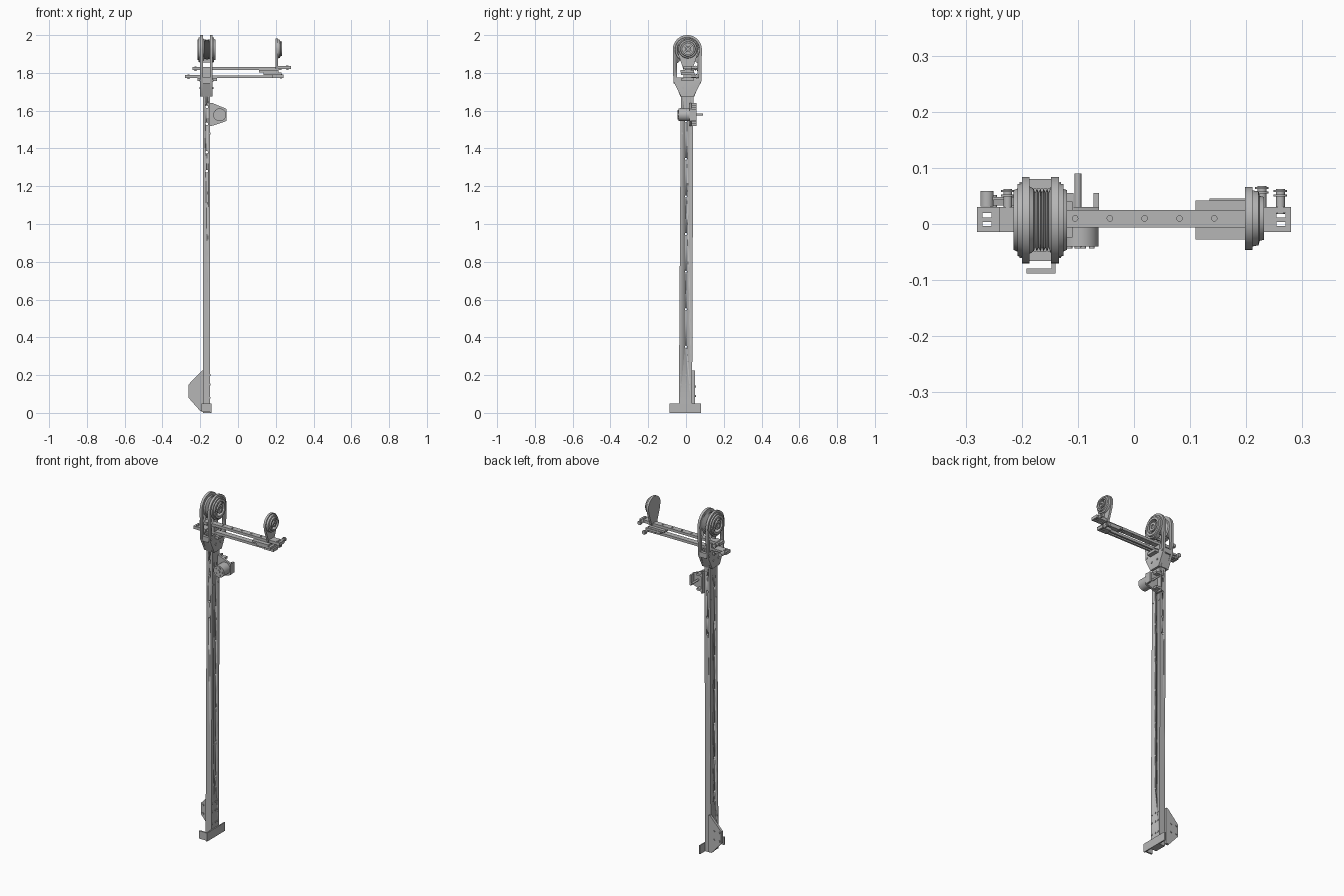
import bpy, bmesh, math
from mathutils import Matrix, Vector

if "Cube" in bpy.data.objects:
    bpy.data.objects.remove(bpy.data.objects["Cube"], do_unlink=True)

steel = bpy.data.materials.new("grey steel")
steel.use_nodes = True
GREY = (0.47, 0.47, 0.47, 1)
steel.diffuse_color = GREY
steel.node_tree.nodes["Principled BSDF"].inputs["Base Color"].default_value = GREY
TURN = {"x": Matrix.Rotation(math.pi / 2, 3, "Y"),
        "y": Matrix.Rotation(-math.pi / 2, 3, "X"), "z": Matrix.Identity(3)}


def finish(name, bm, smooth=False):
    bmesh.ops.recalc_face_normals(bm, faces=bm.faces)
    mesh = bpy.data.meshes.new(name)
    bm.to_mesh(mesh)
    bm.free()
    mesh.materials.append(steel)
    ob = bpy.data.objects.new(name, mesh)
    bpy.context.collection.objects.link(ob)
    if smooth:
        bpy.ops.object.select_all(action="DESELECT")
        ob.select_set(True)
        bpy.context.view_layer.objects.active = ob
        bpy.ops.object.shade_smooth_by_angle(angle=math.radians(35))
    return ob


def add_box(bm, x, y, z):
    verts = bmesh.ops.create_cube(bm, size=1)["verts"]
    for v in verts:
        v.co = Vector([(a + b) / 2 + c * (b - a) for (a, b), c in zip((x, y, z), v.co)])


def add_rod(bm, centre, radius, length, axis, sides=24):
    verts = bmesh.ops.create_cone(bm, cap_ends=True, segments=sides, radius1=radius,
                                  radius2=radius, depth=length)["verts"]
    for v in verts:
        v.co = TURN[axis] @ v.co + Vector(centre)


def box(name, x, y, z):
    bm = bmesh.new()
    add_box(bm, x, y, z)
    return finish(name, bm)


def rods(name, items, axis, sides=24):
    bm = bmesh.new()
    for centre, radius, length in items:
        add_rod(bm, centre, radius, length, axis, sides)
    return finish(name, bm, True)


def plate(name, points, axis, start, end):
    """Outline extruded along x (points are y, z) or along y (points are x, z)."""
    bm = bmesh.new()
    place = (lambda a, b: (start, a, b)) if axis == "x" else (lambda a, b: (a, start, b))
    face = bm.faces.new([bm.verts.new(place(a, b)) for a, b in points])
    moved = bmesh.ops.extrude_face_region(bm, geom=[face])["geom"]
    step = Vector((end - start, 0, 0) if axis == "x" else (0, end - start, 0))
    bmesh.ops.translate(bm, vec=step, verts=[g for g in moved if isinstance(g, bmesh.types.BMVert)])
    return finish(name, bm, True)


def lathe(name, profile, y, z, sides=48):
    """Closed (x, radius) profile turned around the x direction."""
    bm = bmesh.new()
    rings = []
    for i in range(sides):
        a = math.tau * i / sides
        rings.append([bm.verts.new((x, y + r * math.cos(a), z + r * math.sin(a))) for x, r in profile])
    n = len(profile)
    for i in range(sides):
        p, q = rings[i], rings[(i + 1) % sides]
        for j in range(n):
            k = (j + 1) % n
            bm.faces.new((p[j], p[k], q[k], q[j]))
    return finish(name, bm, True)


def cut(target, cutter):
    cutter.hide_render = True
    cutter.hide_viewport = True
    cutter.display_type = "WIRE"
    mod = target.modifiers.new("cut", "BOOLEAN")
    mod.object = cutter
    mod.solver = "EXACT"
    bpy.context.view_layer.update()
    graph = bpy.context.evaluated_depsgraph_get()
    mesh = bpy.data.meshes.new_from_object(target.evaluated_get(graph))
    target.modifiers.clear()
    target.data = mesh
    bpy.data.objects.remove(cutter, do_unlink=True)


# Mast: slightly leaning bar with drilled holes
MX = -0.165
mast = plate("mast", [(-0.038, 0), (0.032, 0), (0.039, 1.74), (-0.027, 1.74)], "x", -0.184, -0.147)
cut(mast, rods("side_holes", [((MX, 0, 0.35 + 0.199 * i), 0.006, 0.1) for i in range(7)], "x", 12))
cut(mast, rods("front_holes", [((MX, 0, z), 0.007, 0.1) for z in (1.28, 1.38, 1.53, 1.62)], "y", 12))
bolts = [((MX, y, z), 0.005, 0.041) for z in (0.03, 0.08, 0.15, 0.2) for y in (-0.028, 0, 0.02)]
bolts += [((MX, y, 1.48), 0.005, 0.041) for y in (-0.02, 0.028)]
rods("mast_bolts", bolts, "x", 12)

# Foot angle
box("foot_side", (-0.147, -0.14), (-0.088, 0.08), (0, 0.05))
box("foot_front", (-0.192, -0.14), (-0.088, -0.079), (0.005, 0.05))

# Base bracket beside the mast
plate("base_bracket", [(-0.18, 0.225), (-0.19, 0.225), (-0.262, 0.15), (-0.262, 0.08),
                       (-0.2, 0.01), (-0.18, 0.01)], "y", 0.033, 0.048)
rods("base_bracket_bolts", [((x, 0.04, z), 0.006, 0.024) for x in (-0.25, -0.215)
                            for z in (0.09, 0.14)], "y", 12)

# Winch bracket with drum and pin
plate("winch_plate", [(-0.147, 1.525), (-0.135, 1.52), (-0.062, 1.545), (-0.062, 1.61),
                      (-0.135, 1.64), (-0.147, 1.64)], "y", 0.018, 0.03)
for z in (1.53, 1.618):
    box("winch_flange", (-0.147, -0.108), (0.018, 0.055), (z, z + 0.012))
box("winch_mount", (-0.147, -0.137), (0.018, 0.055), (1.52, 1.64))
box("winch_end", (-0.072, -0.062), (0.018, 0.055), (1.548, 1.608))
rods("winch_drum", [((-0.097, -0.006, 1.578), 0.034, 0.068)], "y", 32)
rods("winch_pin", [((-0.1, 0.055, 1.58), 0.006, 0.07)], "y", 12)
star = [((-0.097 + 0.022 * math.cos(a), -0.041, 1.578 + 0.022 * math.sin(a)), 0.005, 0.006)
        for a in [math.tau * i / 5 for i in range(5)]]
rods("winch_drum_bolts", star + [((-0.097, -0.041, 1.578), 0.009, 0.006)], "y", 12)

# Head: two slotted cheek plates with round tops
HY, HZ, HR = 0.007, 1.923, 0.077
outline = [(HY + HR * math.cos(math.pi * i / 24), HZ + HR * math.sin(math.pi * i / 24)) for i in range(25)]
outline += [(HY - 0.074, 1.755), (HY - 0.034, 1.675), (HY + 0.034, 1.675), (HY + 0.074, 1.755)]
slot = [(-0.048, 1.775), (0.062, 1.775), (0.062, 1.85), (0.035, 1.872), (-0.021, 1.872), (-0.048, 1.85)]
for name, x in (("right_cheek", -0.2), ("left_cheek", -0.148)):
    cheek = plate(name, outline, "x", x, x + 0.014)
    cut(cheek, plate("slot_cutter", slot, "x", x - 0.02, x + 0.034))
    cut(cheek, rods("axle_cutter", [((x, HY, HZ), 0.045, 0.1)], "x", 32))
for s in (-1, 1):
    y = HY + s * 0.064
    box("cheek_spacer", (-0.186, -0.148), (y - 0.009, y + 0.009), (1.745, 1.775))
plate("head_socket", [(-0.03, 1.675), (0.044, 1.675), (0.075, 1.755), (-0.061, 1.755)], "x", -0.186, -0.148)
rods("head_bolts", [((MX - 0.002, HY + y, z), 0.006, 0.074) for y, z in
                    ((-0.062, 1.76), (0.062, 1.76), (-0.022, 1.72), (0.022, 1.72), (0, 1.86))], "x", 12)


def wheel_spokes(name, x0, x1, y, z, radius):
    """Crossed spokes inside a wheel rim."""
    bm = bmesh.new()
    for angle in (math.pi / 4, -math.pi / 4):
        part = bmesh.ops.create_cube(bm, size=1)["verts"]
        for v in part:
            local = Vector((v.co.x * (x1 - x0), v.co.y * radius * 2, v.co.z * 0.012))
            v.co = Matrix.Rotation(angle, 3, "X") @ local + Vector(((x0 + x1) / 2, y, z))
    finish(name, bm)


# Stepped wheel rims on both outer sides of the head
for s, name in ((-1, "right"), (1, "left")):
    cx = -0.167
    rim = [(cx + s * d, r) for d, r in ((0.02, 0.04), (0.02, 0.068), (0.041, 0.064), (0.041, 0.056),
                                        (0.048, 0.053), (0.048, 0.04))]
    lathe(name + "_wheel_rim", rim, HY, HZ)
    wheel_spokes(name + "_wheel_spokes", cx + s * 0.03, cx + s * 0.04, HY, HZ, 0.042)
    hub = [(cx + s * d, r) for d, r in ((0.012, 0.012), (0.012, 0.025), (0.047, 0.025), (0.047, 0.012))]
    lathe(name + "_wheel_hub", hub, HY, HZ, 32)

# Grooved drum between the cheeks
drum = [(-0.186, 0.012), (-0.186, 0.06)]
for i in range(5):
    drum += [(-0.179 + i * 0.006, 0.056), (-0.176 + i * 0.006, 0.049)]
drum += [(-0.148, 0.06), (-0.148, 0.012)]
lathe("grooved_drum", drum, HY, HZ)

# Cross arm: drilled upper beam over a pair of rails
upper = box("upper_beam", (-0.24, 0.23), (-0.006, 0.025), (1.815, 1.83))
cut(upper, rods("arm_holes", [((-0.105 + 0.062 * i, 0.01, 1.82), 0.005, 0.1) for i in range(5)], "z", 12))
for y in (-0.006, 0.015):
    box("lower_rail", (-0.24, 0.19), (y, y + 0.01), (1.772, 1.787))
box("rail_web", (-0.24, 0.19), (-0.006, 0.025), (1.783, 1.787))

# Slotted end plates
for name, x0, x1, z, hx in (("right_lower_end", -0.28, -0.2, 1.772, -0.262),
                            ("right_upper_end", -0.24, -0.19, 1.815, -0.223),
                            ("left_upper_end", 0.21, 0.28, 1.82, 0.262),
                            ("left_lower_end", 0.18, 0.24, 1.774, 0.222)):
    end = box(name, (x0, x1), (-0.014, 0.03), (z, z + 0.017))
    for y in (-0.004, 0.012):
        cut(end, box("slot_cutter", (hx - 0.008, hx + 0.008), (y, y + 0.008), (z - 0.02, z + 0.04)))

# Carriage joining the beams, and the head clamp
box("carriage_top", (0.11, 0.215), (-0.028, 0.042), (1.803, 1.814))
box("carriage_body", (0.135, 0.23), (-0.026, 0.045), (1.79, 1.803))
box("head_clamp", (-0.214, -0.11), (-0.024, 0.04), (1.757, 1.772))
box("head_clamp_core", (-0.186, -0.148), (-0.01, 0.03), (1.787, 1.815))

# Small wheel on its upright
plate("small_wheel_upright", [(0.01 + 0.056 * math.cos(a), 1.927 + 0.056 * math.sin(a))
                              for a in [math.pi * i / 20 for i in range(21)]]
      + [(-0.04, 1.895), (-0.014, 1.82), (0.034, 1.82), (0.06, 1.895)], "x", 0.198, 0.211)
lathe("small_wheel", [(0.211, 0.03), (0.211, 0.05), (0.222, 0.048), (0.224, 0.04), (0.232, 0.038),
                      (0.232, 0.03)], 0.01, 1.927)
wheel_spokes("small_wheel_spokes", 0.212, 0.224, 0.01, 1.927, 0.032)
lathe("small_wheel_hub", [(0.211, 0.006), (0.211, 0.016), (0.232, 0.016), (0.232, 0.006)], 0.01, 1.927, 24)

# Cord spools behind the arm ends
for x, z, y in ((0.261, 1.828, 0.055), (0.228, 1.782, 0.06), (-0.225, 1.822, 0.055)):
    rods("cord_spool", [((x, y - 0.015, z), 0.008, 0.045), ((x, y - 0.004, z), 0.012, 0.004),
                        ((x, y + 0.004, z), 0.012, 0.004)], "y", 20)
rods("cord_lever_pin", [((-0.262, 0.045, 1.78), 0.012, 0.028)], "y", 16)
box("cord_lever", (-0.262, -0.22), (0.043, 0.048), (1.774, 1.786))
